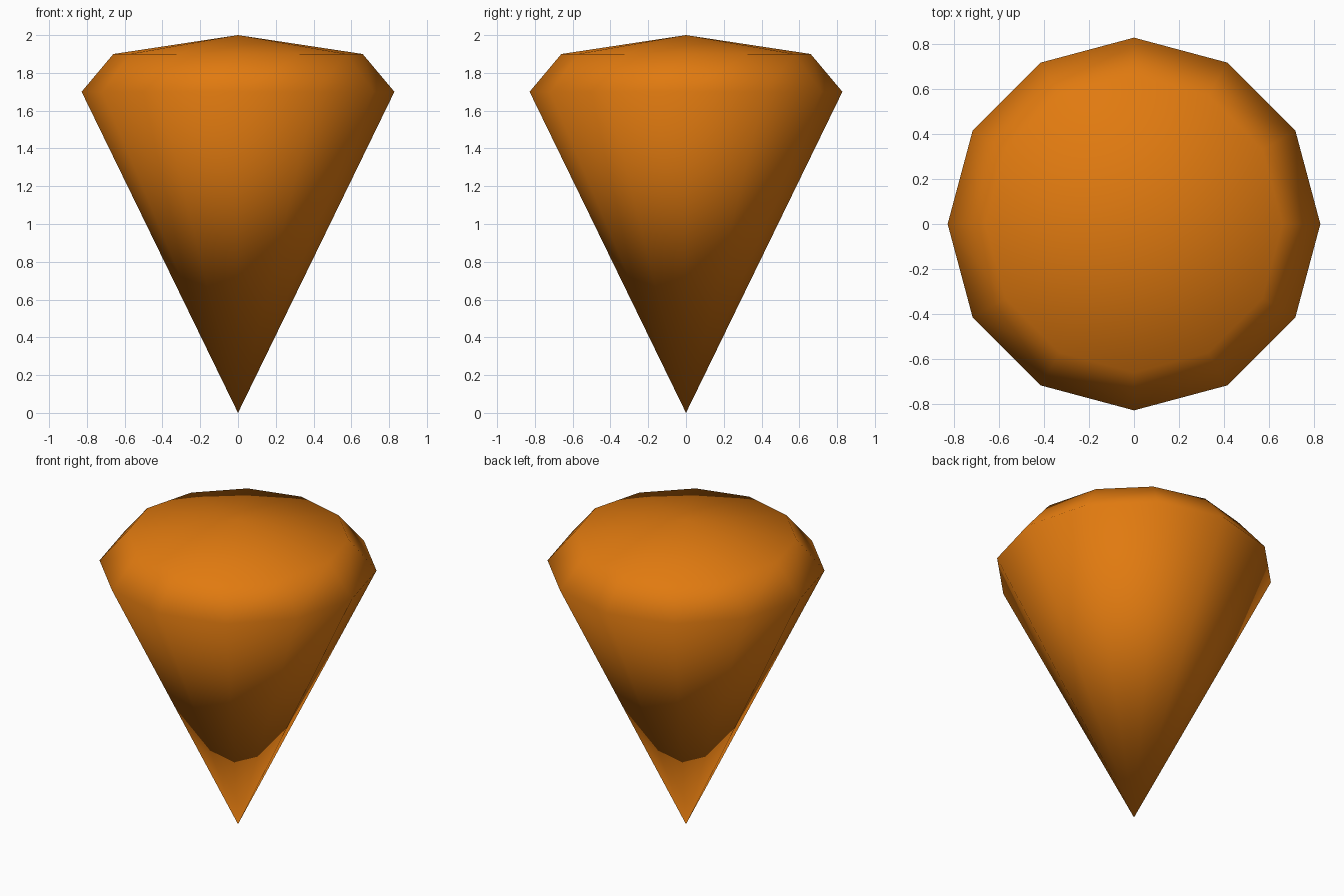
import bpy, bmesh
from math import cos, sin, pi

if "Cube" in bpy.data.objects:
    bpy.data.objects.remove(bpy.data.objects["Cube"])

SIDES = 12
RINGS = [(0.828, 1.70), (0.66, 1.90)]  # radius, height

# Single colour
orange = bpy.data.materials.new("orange")
orange.diffuse_color = (0.75, 0.195, 0.005, 1)
orange.use_nodes = True
orange.node_tree.nodes["Principled BSDF"].inputs["Base Color"].default_value = orange.diffuse_color

# Gem-shaped body: bottom point, wide girdle, bevelled shoulder, shallow crown
bm = bmesh.new()
tip = bm.verts.new((0, 0, 0))
crown = bm.verts.new((0, 0, 2))
rings = [[bm.verts.new((r * cos(2 * pi * i / SIDES), r * sin(2 * pi * i / SIDES), z))
          for i in range(SIDES)] for r, z in RINGS]
low, high = rings
for i in range(SIDES):
    j = (i + 1) % SIDES
    bm.faces.new((tip, low[j], low[i]))
    bm.faces.new((low[i], low[j], high[j], high[i]))
    bm.faces.new((high[i], high[j], crown))
bmesh.ops.recalc_face_normals(bm, faces=bm.faces)
for f in bm.faces:
    f.smooth = True

mesh = bpy.data.meshes.new("gem_cone")
bm.to_mesh(mesh)
bm.free()
mesh.materials.append(orange)
bpy.context.collection.objects.link(bpy.data.objects.new("gem_cone", mesh))
